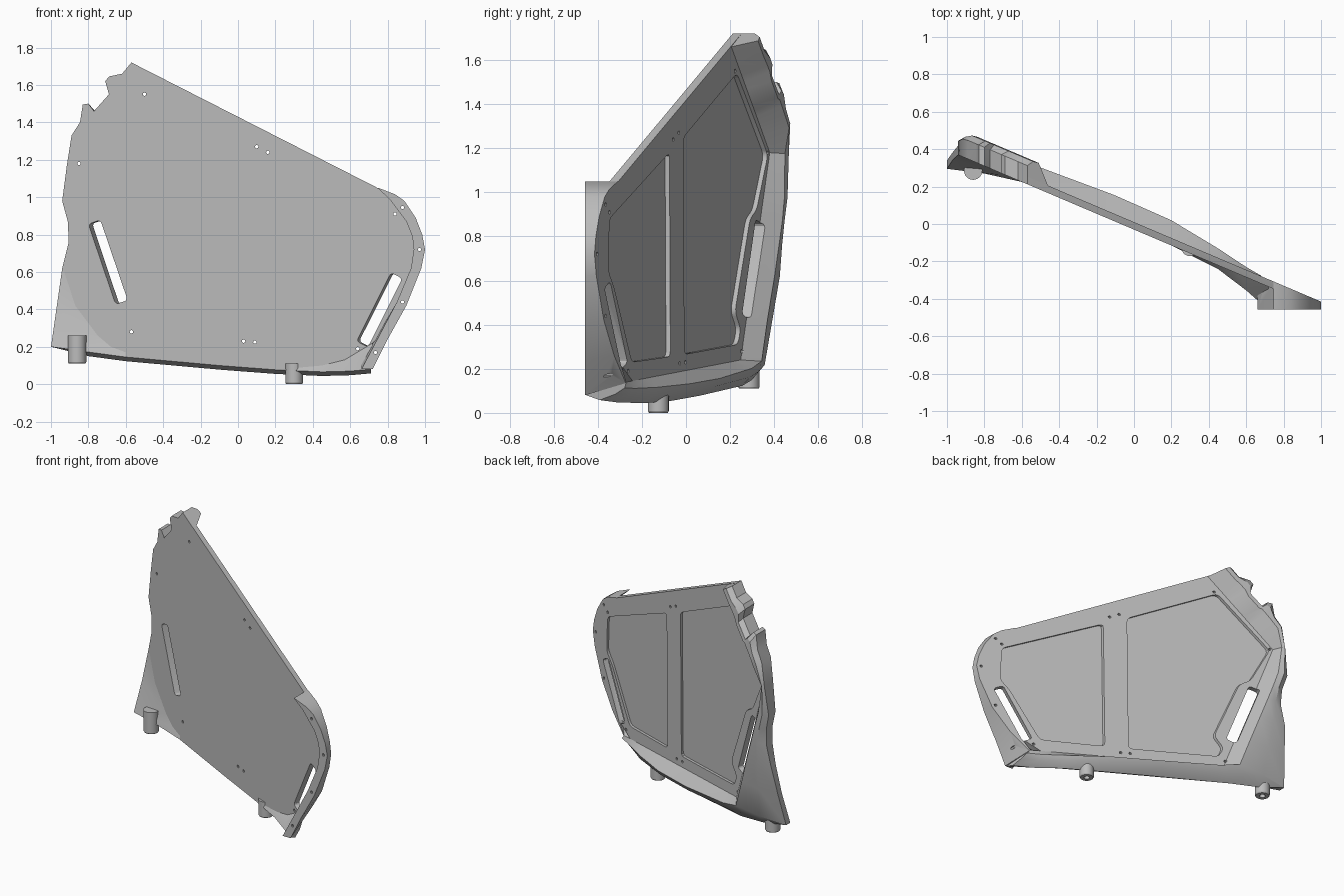
import bpy, bmesh, math
from mathutils import Vector

old = bpy.data.objects.get("Cube")
if old:
    bpy.data.objects.remove(old, do_unlink=True)

grey = bpy.data.materials.new("plain grey")
grey.use_nodes = True
grey.diffuse_color = (0.5, 0.5, 0.5, 1)
grey.node_tree.nodes["Principled BSDF"].inputs["Base Color"].default_value = grey.diffuse_color

SLOPE, SHIFT, FLANGE_Y = 0.425, -0.03, -0.457


def place(x, z, depth, lean=0.0):
    """Point at a depth behind the slanted front plane of the panel."""
    return Vector((x + lean * depth, SHIFT - SLOPE * x + depth, z))


def mix(a, b, t):
    return tuple(p + (q - p) * t for p, q in zip(a, b))


def finish(bm, name):
    bmesh.ops.recalc_face_normals(bm, faces=bm.faces)
    mesh = bpy.data.meshes.new(name)
    bm.to_mesh(mesh)
    bm.free()
    mesh.materials.append(grey)
    obj = bpy.data.objects.new(name, mesh)
    bpy.context.collection.objects.link(obj)
    return obj


def add_loft(bm, sections):
    """Closed cross-sections joined in order, with capped ends."""
    rings = [[bm.verts.new(p) for p in s] for s in sections]
    for a, b in zip(rings, rings[1:]):
        for i in range(len(a)):
            j = (i + 1) % len(a)
            bm.faces.new((a[i], a[j], b[j], b[i]))
    bm.faces.new(rings[0])
    bm.faces.new(rings[-1])


def add_prism(bm, outline, near, far, lean=0.0):
    add_loft(bm, [[place(x, z, d, lean) for x, z in outline] for d in (near, far)])


def circle(x, z, radius, sides=10):
    turn = 2 * math.pi / sides
    return [(x + radius * math.cos(i * turn), z + radius * math.sin(i * turn))
            for i in range(sides)]


def slot(a, b, radius, corner=0.018):
    """Long rounded slot between two end centres."""
    along = (Vector(b) - Vector(a)).normalized()
    side = Vector((-along.y, along.x))
    points = []
    for end, u, v in ((a, -1, 1), (a, -1, -1), (b, 1, -1), (b, 1, 1)):
        base = Vector(end) + side * v * (radius - corner)
        steps = (0, 30, 60, 90)
        for step in (steps if u * v > 0 else steps[::-1]):
            c, s = math.cos(math.radians(step)), math.sin(math.radians(step))
            points.append(tuple(base + corner * (along * u * c + side * v * s)))
    return points


def rounded(outline, size=0.03):
    """Soften every corner of an outline with a short curve."""
    points = []
    for i, here in enumerate(outline):
        p = Vector(here)
        ends = []
        for other in (outline[i - 1], outline[(i + 1) % len(outline)]):
            step = Vector(other) - p
            ends.append(p + step * min(0.4, size / step.length))
        for t in (0, 0.33, 0.67, 1):
            points.append(tuple(ends[0] * (1 - t) ** 2 + p * 2 * t * (1 - t) + ends[1] * t * t))
    return points


# Raised rim: corners of its inner edge
TOP, SIDE, LOW, END = (-0.46, 1.66), (-0.87, 1.18), (-0.56, 0.24), (0.66, 0.14)
# Stations: position on the inner edge, then the outer edge
upper = [(0, -.57, 1.72), (.15, -.62, 1.66), (.27, -.69, 1.645), (.33, -.71, 1.62),
         (.4, -.69, 1.55), (.55, -.77, 1.46), (.6, -.8, 1.5), (.66, -.83, 1.495),
         (.72, -.845, 1.4), (.83, -.89, 1.33)]
# ... then outer depth, front depth, crest depth and where the front starts to bend
side = [(0, -.915, 1.17, .095, 0, .1, None), (.22, -.94, .98, .075, 0, .11, None),
        (.33, -.91, .87, .07, 0, .115, None), (.44, -.905, .76, .065, 0, .115, None),
        (.6, -.94, .62, .05, 0, .115, (-.935, .62)), (.8, -.97, .41, 0, -.04, .11, (-.87, .42)),
        (1, -1, .2, -.055, -.1, .11, (-.75, .26))]
bottom = [(.04, -.8, .172, -.01, -.04, .115, (-.68, .2)), (.1, -.6, .145, .03, 0, .12, None),
          (.37, -.1, .1, .05, 0, .14, None), (.62, .2, .077, .05, 0, .135, None),
          (.83, .45, .066, .03, -.02, .09, (.45, .1)), (.95, .6, .07, -.03, -.07, .055, (.57, .13)),
          (1, .71, .08, -.06, -.12, .042, (.72, .22))]

stations = [(TOP, SIDE, 0, (t, x, z, .1, 0, .14, None)) for t, x, z in upper]
stations += [(SIDE, LOW, 0, s) for s in side]
stations += [(LOW, END, .022, s) for s in bottom]

sections, outline = [], []
for start, stop, drop, (t, x, z, outer_d, front_d, crest_d, bend) in stations:
    inner = mix(start, stop, t)
    reach = math.dist(inner, (x, z))
    crest = (*mix(inner, (x, z), min(0.45, 0.06 / reach)), crest_d)
    outer = (x, z - drop, outer_d)
    belly = mix(crest, outer, 0.5)
    belly = (belly[0], belly[1], belly[2] + 0.015)
    root = (*bend, 0) if bend else (*mix((x, z), inner, 0.3), 0.01)
    outline.append(bend or (x, z))
    sections.append([place(*p) for p in
                     ((*inner, 0.04), crest, belly, outer, (x, z, front_d), root)])
bm = bmesh.new()
add_loft(bm, sections)
rim = finish(bm, "raised_rim")

# End flange: outer and inner edge of its flat front face
flange_outer = [(.75, 1.05), (.84, 1.015), (.89, .98), (.95, .89), (.985, .8), (1, .72),
                (.98, .62), (.9, .42), (.8, .24), (.72, .08)]
flange_inner = [(.745, 1.05), (.81, .99), (.84, .95), (.9, .87), (.932, .79), (.94, .72),
                (.925, .62), (.85, .44), (.75, .25), (.66, .08)]
sections = []
for out, inn in zip(flange_outer, flange_inner):
    low = max(0, 0.3 - out[1]) / 0.22
    back = mix(out, inn, 0.9 * low)
    back = (back[0], back[1] + 0.055 * low)
    inside = (inn[0], inn[1] + 0.06 * low)
    sections.append([place(*back, 0.04), Vector((out[0], FLANGE_Y, out[1])),
                     Vector((inn[0], FLANGE_Y, inn[1])), place(*inside, 0.04)])
bm = bmesh.new()
add_loft(bm, sections)
flange = finish(bm, "end_flange")

# Flat main panel inside the rim and flange
bm = bmesh.new()
add_prism(bm, outline + flange_inner[-2::-1], 0, 0.04)
panel = finish(bm, "main_panel")

# Cutter for the two hand slots and the screw holes
bm = bmesh.new()
for a, b in (((-.762, .85), (-.628, .455)), ((.672, .23), (.84, .565))):
    add_prism(bm, slot(a, b, 0.034), -0.3, 0.3, SLOPE)
for x, z in ((-.5, 1.55), (-.85, 1.18), (.1, 1.27), (.16, 1.24), (.84, .91), (-.57, .28),
             (.03, .23), (.09, .225), (.64, .19), (.88, .945), (.97, .72), (.88, .44), (.735, .17)):
    add_prism(bm, circle(x, z, 0.009), -0.3, 0.3)
openings = finish(bm, "opening_cutter")

# Cutter for the two shallow pockets on the back
bm = bmesh.new()
for pocket in ([(.84, .88), (.2, 1.18), (.19, .255), (.6, .23), (.79, .57), (.85, .64)],
               [(.05, 1.25), (-.52, 1.54), (-.85, 1.17), (-.73, .92), (-.66, .88), (-.5, .46),
                (-.56, .38), (-.53, .31), (.04, .265)]):
    add_prism(bm, rounded(pocket), 0.02, 0.12)
pockets = finish(bm, "pocket_cutter")

for body, cutters in ((panel, (openings, pockets)), (rim, (openings,)), (flange, (openings,))):
    bpy.context.view_layer.objects.active = body
    for cutter in cutters:
        cut = body.modifiers.new("cut", "BOOLEAN")
        cut.operation, cut.solver, cut.object = "DIFFERENCE", "EXACT", cutter
        bpy.ops.object.modifier_apply(modifier=cut.name)
for cutter in (openings, pockets):
    bpy.data.objects.remove(cutter, do_unlink=True)


# Mounting pins with a hollow lower end
def pin(name, x, y, low, high, radius):
    profile = [(.002, low + .04), (.4 * radius, low + .04), (.4 * radius, low),
               (.9 * radius, low), (radius, low + .008), (radius, high), (.002, high)]
    bm = bmesh.new()
    add_loft(bm, [[Vector((px, py, z)) for px, py in circle(x, y, r, 24)] for r, z in profile])
    return finish(bm, name)


pins = [pin("centre_pin", .3, -.125, 0, .11, .047), pin("corner_pin", -.86, .285, .11, .26, .049)]

# Smooth the curved surfaces, keeping the edges crisp
bpy.ops.object.select_all(action="DESELECT")
for obj in [rim, flange, panel] + pins:
    obj.select_set(True)
bpy.context.view_layer.objects.active = panel
bpy.ops.object.shade_smooth_by_angle(angle=math.radians(28))
